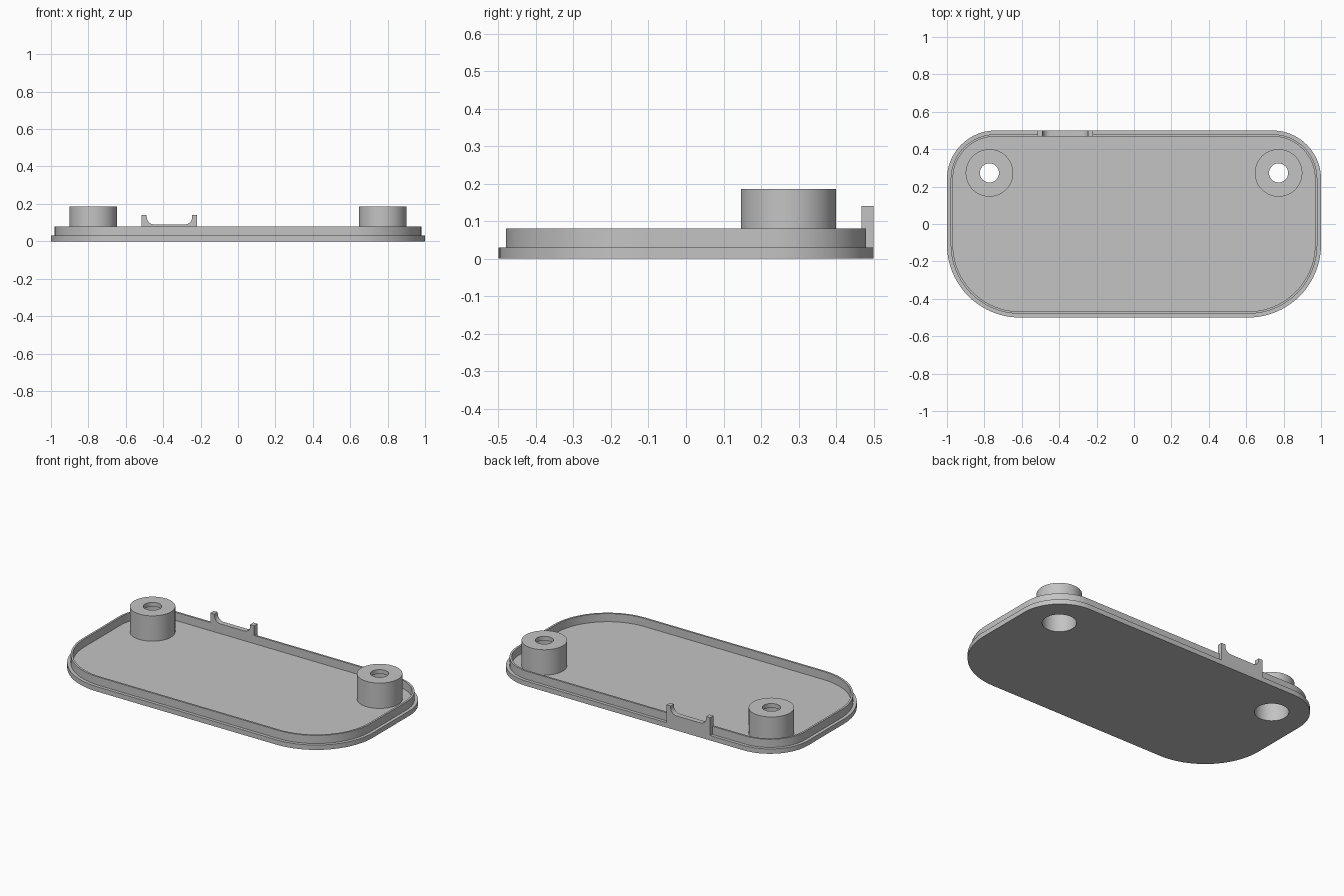
import bpy, bmesh
from math import sin, cos, pi

cube = bpy.data.objects.get("Cube")
if cube:
    bpy.data.objects.remove(cube, do_unlink=True)

grey = bpy.data.materials.new("plain grey")
grey.use_nodes = True
grey.diffuse_color = (0.55, 0.55, 0.55, 1)
grey.node_tree.nodes["Principled BSDF"].inputs["Base Color"].default_value = grey.diffuse_color

FLOOR, LIP_TOP, BOSS_TOP = 0.03, 0.08, 0.186
BACK_R, FRONT_R = 0.26, 0.39
LIP_IN = 0.032          # inset of the inner lip wall
BOSS_X, BOSS_Y, BORE_R = 0.773, 0.273, 0.096


def add_object(name, bm):
    bmesh.ops.recalc_face_normals(bm, faces=bm.faces)
    mesh = bpy.data.meshes.new(name)
    bm.to_mesh(mesh)
    bm.free()
    mesh.materials.append(grey)
    obj = bpy.data.objects.new(name, mesh)
    bpy.context.collection.objects.link(obj)
    return obj


def smooth(obj):
    bpy.ops.object.select_all(action='DESELECT')
    obj.select_set(True)
    bpy.context.view_layer.objects.active = obj
    bpy.ops.object.shade_smooth_by_angle(angle=pi / 6)


def stack(loops, cap_first=False, cap_last=False):
    """Bridge closed loops of points in order."""
    bm = bmesh.new()
    rings = [[bm.verts.new(p) for p in loop] for loop in loops]
    for a, b in zip(rings, rings[1:]):
        for i in range(len(a)):
            j = (i + 1) % len(a)
            bm.faces.new((a[i], a[j], b[j], b[i]))
    if cap_first:
        bm.faces.new(rings[0])
    if cap_last:
        bm.faces.new(rings[-1])
    return bm


def outline(inset, z, steps=20):
    """Rounded rectangle with larger corners at the front."""
    pts = []
    corners = ((1, 1, BACK_R), (-1, 1, BACK_R), (-1, -1, FRONT_R), (1, -1, FRONT_R))
    for k, (sx, sy, r) in enumerate(corners):
        for i in range(steps + 1):
            a = pi / 2 * (k + i / steps)
            pts.append((sx * (1 - r) + (r - inset) * cos(a),
                        sy * (0.5 - r) + (r - inset) * sin(a), z))
    return pts


def circle(r, z, x=0, y=0, n=64):
    return [(x + r * cos(2 * pi * i / n), y + r * sin(2 * pi * i / n), z) for i in range(n)]


# Tray: stepped base plate with a thin raised lip
profile = ((0, 0), (0, FLOOR), (0.02, FLOOR), (0.02, LIP_TOP), (LIP_IN, LIP_TOP), (LIP_IN, FLOOR))
tray = add_object("tray", stack([outline(*p) for p in profile], True, True))

# Screw bosses, bored wide from below, with a small hole through the top
for side, x in (("left", BOSS_X), ("right", -BOSS_X)):
    cutter = add_object(side + "_bore_cutter", stack(
        [circle(BORE_R, z, x, BOSS_Y) for z in (-0.05, 0.1)], True, True))
    cutter.hide_render = True
    cutter.hide_set(True)
    cut = tray.modifiers.new(side + " bore", 'BOOLEAN')
    cut.operation = 'DIFFERENCE'
    cut.solver = 'EXACT'
    cut.object = cutter
    bpy.context.view_layer.objects.active = tray
    bpy.ops.object.modifier_apply(modifier=cut.name)
    bpy.data.objects.remove(cutter, do_unlink=True)

    section = ((0.127, FLOOR), (0.127, BOSS_TOP), (0.051, BOSS_TOP), (0.051, 0.16),
               (BORE_R, 0.16), (BORE_R, FLOOR))
    boss = add_object(side + "_boss", stack([circle(r, z, x, BOSS_Y) for r, z in section]))
    smooth(boss)
smooth(tray)

# Cable cradle on the back edge: two posts with a filleted notch between
x0, x1, post, top, low, fillet = -0.515, -0.218, 0.027, 0.14, 0.09, 0.04
shape = [(x1, FLOOR), (x1, top), (x1 - post, top)]
arc = [pi / 2 * i / 10 for i in range(11)]
shape += [(x1 - post - fillet + fillet * cos(a), low + fillet - fillet * sin(a)) for a in arc]
shape += [(x0 + post + fillet - fillet * sin(a), low + fillet - fillet * cos(a)) for a in arc]
shape += [(x0 + post, top), (x0, top), (x0, FLOOR)]
cradle = add_object("cable_cradle", stack(
    [[(x, y, z) for x, z in shape] for y in (0.5 - LIP_IN, 0.5)], True, True))
smooth(cradle)
